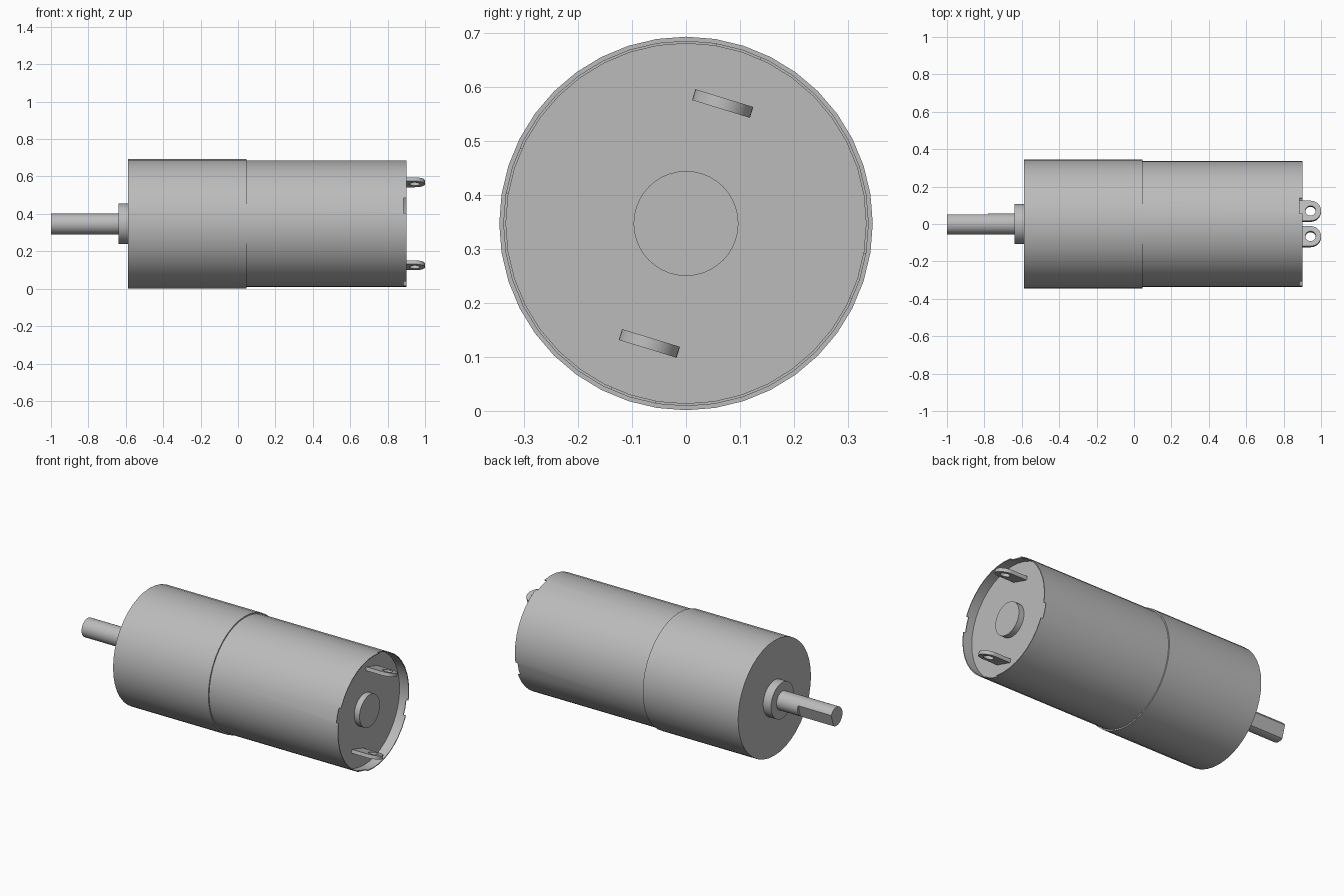
import bpy, bmesh
from math import radians, sin, cos, pi
from mathutils import Matrix

cube = bpy.data.objects.get("Cube")
if cube:
    bpy.data.objects.remove(cube, do_unlink=True)

AXIS = 0.347          # height of the motor's centre line
TILT = -17            # roll of terminals, holes, notches and shaft flat

metal = bpy.data.materials.new("grey metal")
metal.use_nodes = True
GREY = (0.5, 0.5, 0.5, 1)
metal.diffuse_color = GREY
metal.node_tree.nodes["Principled BSDF"].inputs["Base Color"].default_value = GREY


def finish(bm, name, roll=0):
    """Roll the mesh about the centre line, lift it and make an object."""
    bm.transform(Matrix.Translation((0, 0, AXIS)) @ Matrix.Rotation(radians(roll), 4, 'X'))
    bmesh.ops.recalc_face_normals(bm, faces=bm.faces)
    mesh = bpy.data.meshes.new(name)
    bm.to_mesh(mesh)
    bm.free()
    mesh.materials.append(metal)
    obj = bpy.data.objects.new(name, mesh)
    bpy.context.collection.objects.link(obj)
    return obj


def lathe(name, profile, sides=40):
    """Turn (x, radius) points about the centre line, with flat end caps."""
    bm = bmesh.new()
    rings = []
    for x, r in profile:
        angles = [2 * pi * i / sides for i in range(sides)]
        rings.append([bm.verts.new((x, r * sin(a), r * cos(a))) for a in angles])
    for a, b in zip(rings, rings[1:]):
        for i in range(sides):
            j = (i + 1) % sides
            bm.faces.new((a[i], a[j], b[j], b[i]))
    bm.faces.new(rings[0])
    bm.faces.new(rings[-1])
    return finish(bm, name)


def box(name, size, centre, roll):
    bm = bmesh.new()
    bmesh.ops.create_cube(bm, size=1)
    bm.transform(Matrix.Translation(centre) @ Matrix.Diagonal((*size, 1)))
    return finish(bm, name, roll)


def drill(name, radius, depth, centre, roll, along_x, sides=24):
    bm = bmesh.new()
    bmesh.ops.create_cone(bm, cap_ends=True, segments=sides, radius1=radius,
                          radius2=radius, depth=depth)
    turn = Matrix.Rotation(pi / 2 if along_x else 0, 4, 'Y')
    bm.transform(Matrix.Translation(centre) @ turn)
    return finish(bm, name, roll)


def activate(obj):
    bpy.ops.object.select_all(action='DESELECT')
    obj.select_set(True)
    bpy.context.view_layer.objects.active = obj


def cut(obj, cutter):
    cutter.hide_render = True
    mod = obj.modifiers.new("cut", 'BOOLEAN')
    mod.operation = 'DIFFERENCE'
    mod.solver = 'EXACT'
    mod.object = cutter
    activate(obj)
    bpy.ops.object.modifier_apply(modifier=mod.name)
    bpy.data.objects.remove(cutter, do_unlink=True)


def smooth(obj):
    activate(obj)
    bpy.ops.object.shade_smooth_by_angle(angle=radians(30))


# Gearbox housing with two mounting holes in its face
gearbox = lathe("gearbox_housing", [(-0.588, 0.3455), (0.045, 0.3455)])
for roll in (TILT, TILT + 180):
    cut(gearbox, drill("hole_cutter", 0.042, 0.2, (-0.588, 0, 0.234), roll, True))

# Motor can with a recessed end plate and four rim notches
can = lathe("motor_can", [(0.045, 0.338), (0.9, 0.338), (0.9, 0.333), (0.84, 0.333)])
for k in range(4):
    cut(can, box("notch_cutter", (0.028, 0.085, 0.1), (0.9, 0, 0.34), TILT + 90 * k))

# Bearing bosses at both ends
rear_boss = lathe("rear_bearing_boss", [(0.83, 0.097), (0.875, 0.097)])
collar = lathe("front_collar", [(-0.64, 0.108), (-0.58, 0.108)])

# Output shaft with a flat milled on its outer part
shaft = lathe("output_shaft", [(-1.0, 0.056), (-0.62, 0.056)], 32)
cut(shaft, box("flat_cutter", (0.3, 0.2, 0.1), (-0.93, 0, 0.091), TILT + 270))


# Electrical terminals: round-ended tabs with an eyelet
def terminal(name, roll):
    w, t, tip = 0.056, 0.021, 0.944
    arc = [radians(-90 + 180 * i / 16) for i in range(17)]
    outline = [(0.83, -w)] + [(tip + w * cos(a), w * sin(a)) for a in arc] + [(0.83, w)]
    bm = bmesh.new()
    face = bm.faces.new([bm.verts.new((x, y, 0.232 - t / 2)) for x, y in outline])
    new = bmesh.ops.extrude_face_region(bm, geom=[face])["geom"]
    top = [v for v in new if isinstance(v, bmesh.types.BMVert)]
    bmesh.ops.translate(bm, verts=top, vec=(0, 0, t))
    tab = finish(bm, name, roll)
    cut(tab, drill("eyelet_cutter", 0.028, 0.1, (tip, 0, 0.232), roll, False))
    return tab


tabs = [terminal("upper_terminal", TILT), terminal("lower_terminal", TILT + 180)]

for part in [gearbox, can, rear_boss, collar, shaft] + tabs:
    smooth(part)
